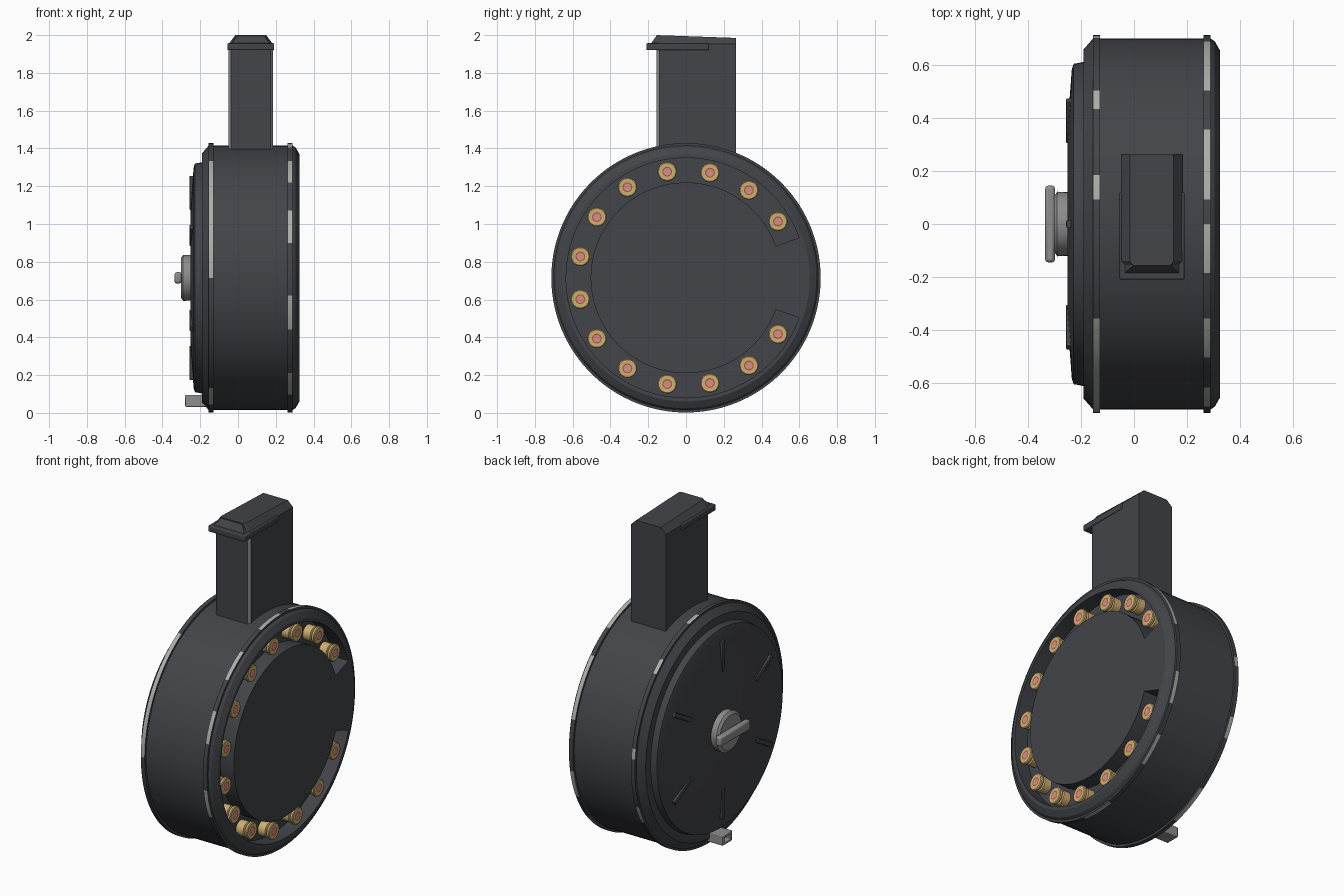
import bpy, bmesh, math
from mathutils import Matrix

if "Cube" in bpy.data.objects:
    bpy.data.objects.remove(bpy.data.objects["Cube"])

CZ = 0.715   # height of the drum axis


def material(name, r, g, b):
    m = bpy.data.materials.new(name)
    m.diffuse_color = (r, g, b, 1)
    m.use_nodes = True
    m.node_tree.nodes["Principled BSDF"].inputs["Base Color"].default_value = m.diffuse_color
    return m


DARK = material("dark_steel", 0.055, 0.058, 0.066)
LIGHT = material("worn_steel", 0.42, 0.42, 0.40)
GREY = material("knob_steel", 0.27, 0.27, 0.27)
BRASS = material("brass", 0.62, 0.43, 0.17)
RED = material("red_seal", 0.5, 0.08, 0.06)
COPPER = material("copper", 0.6, 0.3, 0.22)


def finish(name, bm, mats, smooth=True, bevel=0):
    bmesh.ops.recalc_face_normals(bm, faces=bm.faces)
    me = bpy.data.meshes.new(name)
    bm.to_mesh(me)
    bm.free()
    ob = bpy.data.objects.new(name, me)
    bpy.context.collection.objects.link(ob)
    for m in mats:
        me.materials.append(m)
    if bevel:
        b = ob.modifiers.new("bevel", 'BEVEL')
        b.width, b.segments = bevel, 2
    if smooth:
        bpy.ops.object.select_all(action='DESELECT')
        bpy.context.view_layer.objects.active = ob
        ob.select_set(True)
        bpy.ops.object.shade_smooth_by_angle(angle=math.radians(25))
    return ob


def lathe(name, profile, mats, steps=72, y=0, z=CZ, arc=None, closed=False, pick=None):
    """Revolve (x, r) points about the x axis; pick(band, angle) gives a material slot."""
    bm = bmesh.new()
    a0, a1 = arc or (0, 360)
    n = steps + 1 if arc else steps
    rings = []
    for i in range(n):
        a = math.radians(a0 + (a1 - a0) * i / steps)
        rings.append([bm.verts.new((x, y + r * math.cos(a), z + r * math.sin(a)))
                      for x, r in profile])
    m = len(profile)
    for i in range(steps):
        A, B = rings[i], rings[(i + 1) % n]
        for j in range(m if closed else m - 1):
            k = (j + 1) % m
            f = bm.faces.new((A[j], A[k], B[k], B[j]))
            if pick:
                f.material_index = pick(j, a0 + (a1 - a0) * (i + 0.5) / steps)
    if arc:
        bm.faces.new(rings[0])
        bm.faces.new(rings[-1])
    elif not closed:
        for j in (0, m - 1):
            f = bm.faces.new([r[j] for r in rings])
            if pick:
                f.material_index = pick(min(j, m - 2), 0)
    return finish(name, bm, mats)


def box(name, x, y, z, mat, bevel=0.006, turn=0):
    """Box from ranges; turn rotates it about the drum axis."""
    bm = bmesh.new()
    bmesh.ops.create_cube(bm, size=1)
    for v in bm.verts:
        v.co = [lo + (hi - lo) * (c + 0.5) for (lo, hi), c in zip((x, y, z), v.co)]
    if turn:
        bmesh.ops.rotate(bm, verts=bm.verts, cent=(0, 0, CZ),
                         matrix=Matrix.Rotation(math.radians(turn), 3, 'X'))
    return finish(name, bm, [mat], True, bevel)


# Drum shell, stepped cover on -x, cartridge channel on +x
lathe("drum_body", [(-0.155, 0.60), (-0.155, 0.70), (0.29, 0.70), (0.305, 0.69), (0.325, 0.655),
                    (0.325, 0.635), (0.235, 0.635), (0.235, 0.505), (0.325, 0.505)], [DARK])
lathe("channel_plug", [(0.23, 0.50), (0.325, 0.50), (0.325, 0.64), (0.23, 0.64)],
      [DARK], steps=8, arc=(-19.5, 19.5), closed=True)
lathe("rear_cover", [(-0.14, 0.70), (-0.155, 0.70), (-0.19, 0.66), (-0.19, 0.612), (-0.228, 0.605),
                     (-0.235, 0.583), (-0.252, 0.36), (-0.252, 0.12)], [DARK])

# Seam rims with worn stretches
worn_left = [(5, 10), (45, 52), (75, 82), (120, 180), (235, 250), (285, 305), (330, 340)]
worn_right = [(15, 45), (60, 82), (90, 105), (120, 135), (150, 165), (188, 203),
              (225, 240), (262, 280), (305, 320), (335, 350)]
for name, x, worn in (("left_rim", -0.155, worn_left), ("right_rim", 0.263, worn_right)):
    lathe(name, [(x, 0.69), (x, 0.713), (x + 0.026, 0.713), (x + 0.026, 0.69)], [DARK, LIGHT],
          steps=144, closed=True,
          pick=lambda j, a, w=worn: int(j == 1 and any(lo <= a <= hi for lo, hi in w)))

# Raised radial ribs on the rear cover
for i in range(6):
    box(f"cover_rib_{i + 1}", (-0.256, -0.235), (0.36, 0.54), (CZ - 0.014, CZ + 0.014),
        DARK, 0.003, 30 + 60 * i)

# Winding knob with its handle
lathe("knob_base", [(-0.25, 0.12), (-0.29, 0.122), (-0.302, 0.105), (-0.302, 0.08)], [GREY], steps=40)
box("knob_handle", (-0.336, -0.298), (-0.145, 0.145), (CZ - 0.03, CZ + 0.03), GREY, 0.012)

# Cartridge heads in the channel
for i in range(14):
    a = math.radians(31.5 + i * 297 / 13)
    y, z = 0.571 * math.cos(a), CZ + 0.571 * math.sin(a)
    lathe(f"cartridge_{i + 1}",
          [(0.235, 0.046), (0.283, 0.046), (0.287, 0.038), (0.294, 0.038), (0.298, 0.051),
           (0.310, 0.051), (0.314, 0.046), (0.314, 0.026), (0.3135, 0.020), (0.3135, 0.005)],
          [BRASS, RED, COPPER], steps=24, y=y, z=z,
          pick=lambda j, a: 2 if j == 8 else 1 if j == 7 else 0)

# Feed neck with front corner chamfers and a sloped, chamfered top
bm = bmesh.new()
outline = [(-0.05, 0.265), (-0.05, -0.14), (-0.037, -0.155),
           (0.172, -0.155), (0.185, -0.14), (0.185, 0.265)]
loops = []
for z, scale, drop in ((1.30, 1, 0), (1.952, 1, 0), (2.0, 0.7, 0.015)):
    loops.append([bm.verts.new((0.0675 + (x - 0.0675) * scale, y,
                                z - drop * (y + 0.155) / 0.42)) for x, y in outline])
for A, B in zip(loops, loops[1:]):
    for i in range(6):
        f = bm.faces.new((A[i], A[(i + 1) % 6], B[(i + 1) % 6], B[i]))
        f.material_index = int(A is loops[0] and i in (1, 3))
bm.faces.new(loops[0])
bm.faces.new(loops[-1])
finish("feed_neck", bm, [DARK, GREY], False)

# Collar around the neck and its raised front lip
box("neck_collar", (-0.056, 0.191), (-0.21, 0.12), (1.92, 1.957), DARK, 0.006)
bm = bmesh.new()
low = [bm.verts.new((x, y, 1.95)) for x, y in ((-0.04, -0.19), (0.175, -0.19), (0.175, -0.15), (-0.04, -0.15))]
top = [bm.verts.new((x, y, 1.995)) for x, y in ((-0.003, -0.157), (0.138, -0.157), (0.138, -0.15), (-0.003, -0.15))]
bm.faces.new(low)
bm.faces.new(top)
for i in range(4):
    j = (i + 1) % 4
    bm.faces.new((low[i], low[j], top[j], top[i]))
finish("neck_lip", bm, [DARK], False)

# Cover latch at the bottom: a hollow tab
box("latch_bottom", (-0.28, -0.14), (-0.045, 0.045), (0.032, 0.052), GREY, 0.005)
box("latch_top", (-0.28, -0.14), (-0.045, 0.045), (0.075, 0.095), GREY, 0.005)
for side in (-1, 1):
    box("latch_side", (-0.28, -0.14), (side * 0.036 - 0.009, side * 0.036 + 0.009),
        (0.034, 0.093), GREY, 0.004)
box("latch_core", (-0.25, -0.14), (-0.035, 0.035), (0.04, 0.09), DARK, 0)
